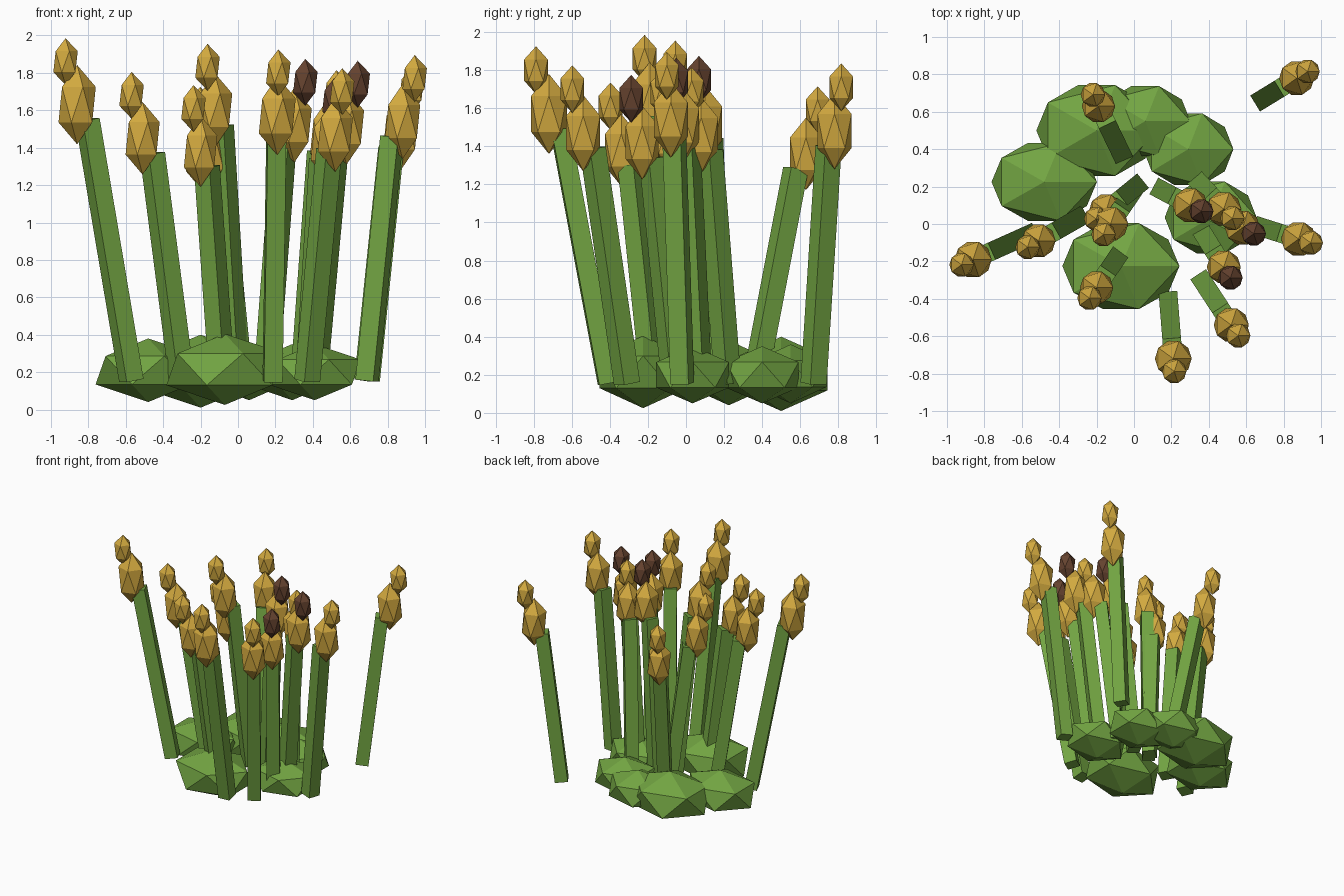
import bpy, math
from mathutils import Vector, Matrix

if "Cube" in bpy.data.objects:
    bpy.data.objects.remove(bpy.data.objects["Cube"])


def material(name, rgb):
    m = bpy.data.materials.new(name)
    m.diffuse_color = (*rgb, 1)
    m.use_nodes = True
    m.node_tree.nodes["Principled BSDF"].inputs["Base Color"].default_value = m.diffuse_color
    return m


GREEN = material("leaf green", (0.17, 0.376, 0.055))
YELLOW = material("bud yellow", (0.65, 0.40, 0.05))
BROWN = material("withered brown", (0.13, 0.055, 0.028))


def gem(name, centre, size, mat):
    """Faceted twenty-sided lump, stretched to the given half sizes."""
    bpy.ops.mesh.primitive_ico_sphere_add(subdivisions=1, radius=1, location=centre)
    ob = bpy.context.object
    ob.name = name
    ob.scale = size
    ob.data.materials.append(mat)


def square_stem(name, start, end, width):
    """Square bar whose sides line up with its lean."""
    axis = (end - start).normalized()
    side = Vector((-axis.y, axis.x, 0)).normalized()
    front = side.cross(axis)
    turn = Matrix((side, -front, axis)).transposed().to_4x4()
    bpy.ops.mesh.primitive_cube_add(size=1)
    ob = bpy.context.object
    ob.name = name
    length = (end - start).length
    ob.matrix_world = (Matrix.Translation((start + end) / 2) @ turn
                       @ Matrix.Diagonal((width, width, length, 1)))
    ob.data.materials.append(GREEN)


# Leafy clumps at the foot: centre, half sizes
clumps = [
    ((-0.07, -0.225, 0.215), (0.35, 0.27, 0.19)),
    ((-0.48, 0.225, 0.21), (0.315, 0.245, 0.17)),
    ((-0.20, 0.50, 0.205), (0.36, 0.285, 0.195)),
    ((0.06, 0.55, 0.205), (0.27, 0.22, 0.155)),
    ((0.29, 0.40, 0.20), (0.27, 0.225, 0.15)),
    ((0.41, 0.035, 0.20), (0.275, 0.225, 0.15)),
]
for i, (centre, size) in enumerate(clumps):
    gem(f"leaf_clump_{i + 1}", centre, size, GREEN)

# Stalks: foot x, y; lower bud x, y, z; bud scale
stalks = [
    (-0.57, -0.06, -0.86, -0.19, 1.63, 1.06),
    (-0.30, 0.03, -0.51, -0.09, 1.45, 0.97),
    (-0.06, 0.36, -0.19, 0.63, 1.36, 0.95),
    (-0.01, 0.17, -0.125, 0.00, 1.60, 1.00),
    (0.01, 0.20, -0.15, 0.07, 1.37, 0.97),
    (-0.085, -0.17, -0.20, -0.34, 1.38, 0.95),
    (0.69, 0.67, 0.87, 0.78, 1.48, 1.00),
    (0.69, -0.02, 0.88, -0.08, 1.54, 1.00),
    (0.185, -0.41, 0.21, -0.72, 1.57, 1.05),
    (0.37, -0.31, 0.52, -0.54, 1.47, 1.00),
    (0.15, 0.18, 0.30, 0.10, 1.52, 1.00),
    (0.35, 0.22, 0.48, 0.08, 1.46, 1.00),
    (0.375, -0.06, 0.48, -0.23, 1.42, 0.97),
    (0.41, 0.07, 0.58, -0.02, 1.51, 1.00),
]
WITHERED = (10, 12, 13)   # stalks with a brown tip

for i, (fx, fy, bx, by, bz, s) in enumerate(stalks):
    lean = Vector((bx - fx, by - fy, 0)).normalized()
    bud = Vector((bx, by, bz))
    foot = Vector((fx, fy, 0.155))
    square_stem(f"stem_{i + 1}", foot, bud - lean * 0.06 - Vector((0, 0, 0.08)), 0.1)
    gem(f"lower_bud_{i + 1}", bud, (0.105 * s, 0.105 * s, 0.2 * s), YELLOW)
    tip = bud + lean * 0.068 + Vector((0, 0, 0.23))
    gem(f"tip_bud_{i + 1}", tip, (0.073, 0.073, 0.125),
        BROWN if i in WITHERED else YELLOW)
